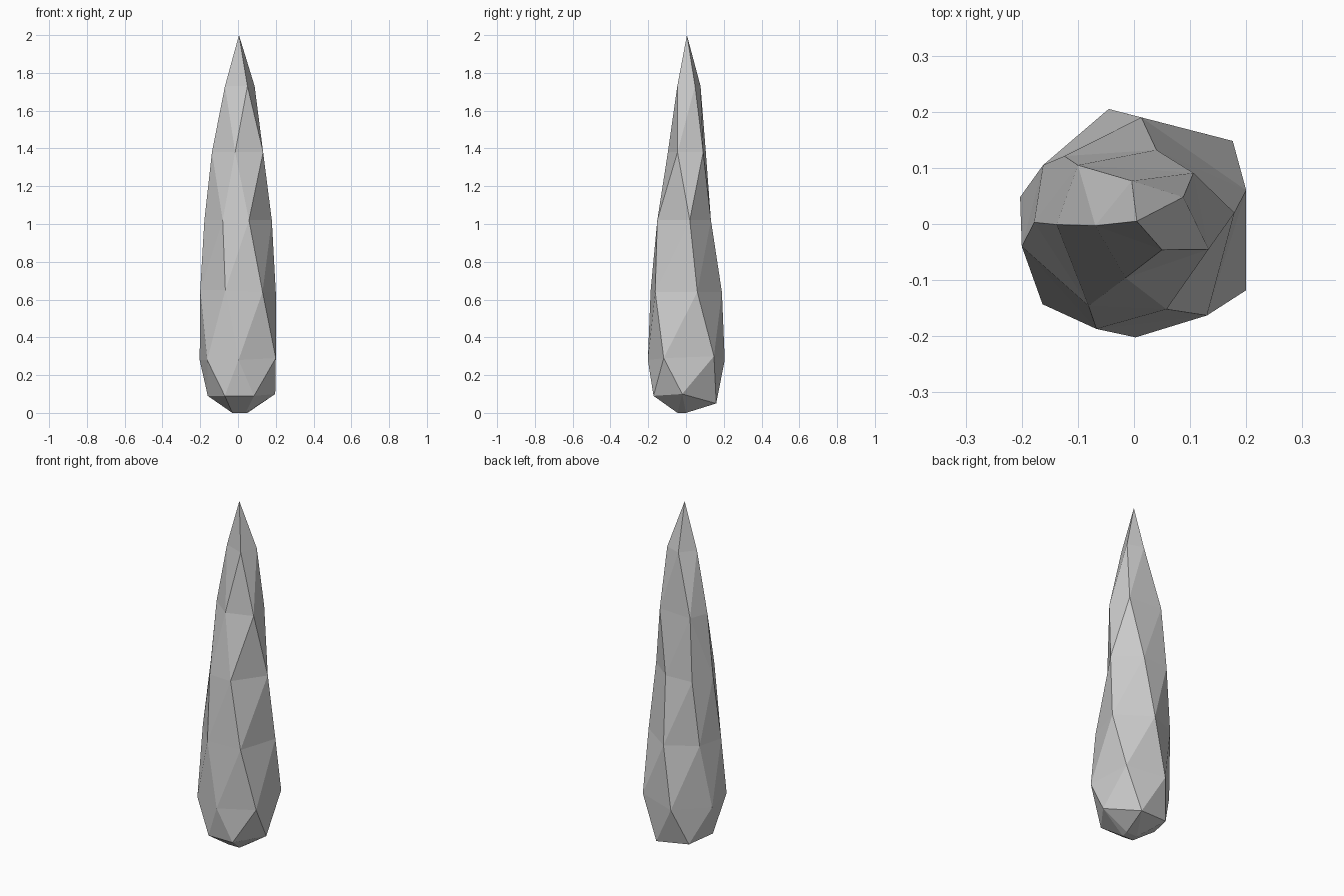
import bpy, bmesh, math

if "Cube" in bpy.data.objects:
    bpy.data.objects.remove(bpy.data.objects["Cube"])

# Irregular cross-sections from base to near the tip
RINGS = [
    [(-.03, -.045, 0), (.04, -.045, 0), (.05, 0, 0), (-.02, 0, 0)],
    [(.197, -.02, .10), (.085, -.172, .09), (-.07, -.172, .09),
     (-.16, -.02, .09), (-.11, .13, .07), (.08, .16, .05)],
    [(.2, -.118, .29), (.003, -.202, .28), (-.163, -.143, .28),
     (-.203, .048, .28), (-.045, .205, .28), (.176, .148, .30)],
    [(.2, .06, .64), (.13, -.163, .64), (-.067, -.187, .65),
     (-.2, -.04, .65), (-.162, .105, .65), (.013, .19, .64)],
    [(.179, .02, 1.02), (.058, -.152, 1.02), (-.081, -.146, 1.02),
     (-.178, .003, 1.02), (-.124, .121, 1.02), (.04, .132, 1.02)],
    [(.133, -.045, 1.38), (-.015, -.096, 1.38), (-.138, -.001, 1.38),
     (-.1, .105, 1.38), (.106, .091, 1.38)],
    [(.05, -.046, 1.73), (-.069, -.003, 1.73), (-.004, .077, 1.73),
     (.088, .048, 1.73)],
]
TIP = (.005, .005, 2)


def angle(v, c):
    return math.atan2(v.co.y - c[1], v.co.x - c[0])


def add_ring(bm, pts):
    c = (sum(p[0] for p in pts) / len(pts), sum(p[1] for p in pts) / len(pts))
    vs = sorted((bm.verts.new(p) for p in pts), key=lambda v: angle(v, c))
    return vs, [angle(v, c) for v in vs]


def gap(a, b):
    return abs((a - b + math.pi) % (2 * math.pi) - math.pi)


def zip_rings(bm, low, high):
    """Join two rings of any counts with triangles, pairing nearest angles."""
    (lv, la), (hv, ha) = low, high
    n, m = len(lv), len(hv)
    s, t = min(((a, b) for a in range(n) for b in range(m)),
               key=lambda k: gap(la[k[0]], ha[k[1]]))
    i = j = 0
    while i < n or j < m:
        a, b = (s + i) % n, (t + j) % m
        a2, b2 = (a + 1) % n, (b + 1) % m
        if j == m or (i < n and gap(la[a2], ha[b]) <= gap(la[a], ha[b2])):
            bm.faces.new((lv[a], lv[a2], hv[b]))
            i += 1
        else:
            bm.faces.new((lv[a], hv[b2], hv[b]))
            j += 1


# Faceted stone spike
bm = bmesh.new()
rings = [add_ring(bm, r) for r in RINGS]
for low, high in zip(rings, rings[1:]):
    zip_rings(bm, low, high)

# Pointed top and small flat base
tip = bm.verts.new(TIP)
top = rings[-1][0]
for k, v in enumerate(top):
    bm.faces.new((v, top[(k + 1) % len(top)], tip))
bm.faces.new(rings[0][0][::-1])
bmesh.ops.recalc_face_normals(bm, faces=bm.faces[:])

mesh = bpy.data.meshes.new("stone_spike")
bm.to_mesh(mesh)
bm.free()
bpy.context.collection.objects.link(bpy.data.objects.new("stone_spike", mesh))
